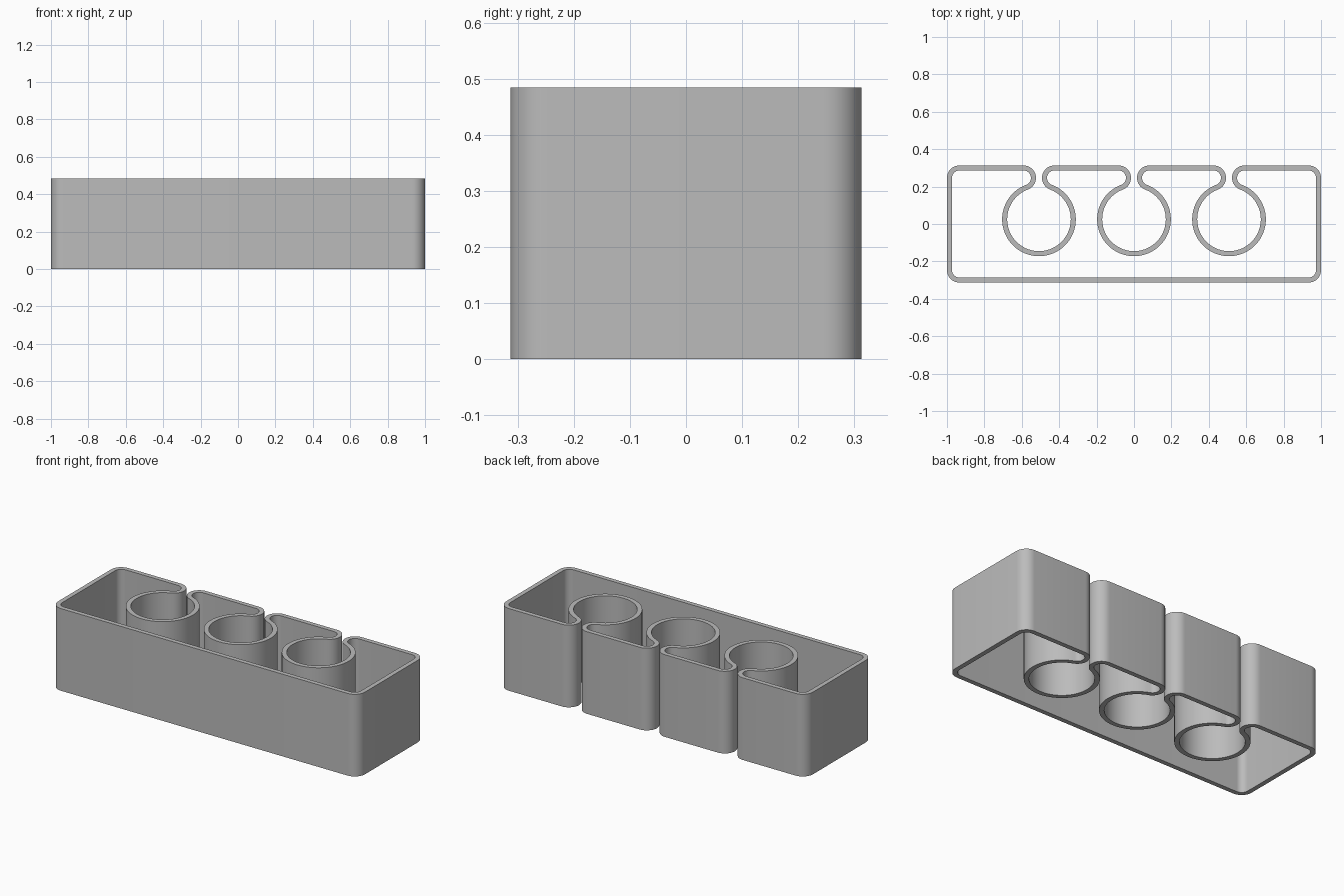
import bpy, bmesh
from math import radians, degrees, sin, cos, sqrt, atan2, ceil

cube = bpy.data.objects.get("Cube")
if cube:
    bpy.data.objects.remove(cube, do_unlink=True)

# Overall sizes; every radius is that of the wall's middle line
HALF_X, HALF_Y, HEIGHT = 1.0, 0.313, 0.484
WALL = 0.027
BEND = 0.053
RING = 0.1835
PITCH, HALF_GAP = 0.508, 0.016

mat = bpy.data.materials.new("grey plastic")
mat.use_nodes = True
colour = (0.5, 0.5, 0.5, 1.0)
mat.diffuse_color = colour
mat.node_tree.nodes["Principled BSDF"].inputs["Base Color"].default_value = colour

# Wall path: each entry is a point and its outward direction
path = []


def arc(cx, cy, r, start, end, step, side=1):
    n = ceil(abs(end - start) / step)
    for i in range(n + 1):
        a = radians(start + (end - start) * i / n)
        path.append((cx + r * cos(a), cy + r * sin(a), side * cos(a), side * sin(a)))


corner = BEND + WALL / 2
bx, by = HALF_X - corner, HALF_Y - corner
lip = HALF_GAP + corner
drop = sqrt((RING + BEND) ** 2 - lip ** 2)
tangent = degrees(atan2(drop, lip))

# Right-hand corners
arc(bx, -by, BEND, -90, 0, 9)
arc(bx, by, BEND, 0, 90, 9)
# Round pockets, each entered between two curled lips
for x in (PITCH, 0, -PITCH):
    arc(x + lip, by, BEND, 90, 180 + tangent, 9)
    arc(x, by - drop, RING, tangent, -180 - tangent, 5, side=-1)
    arc(x - lip, by, BEND, -tangent, 90, 9)
# Left-hand corners
arc(-bx, by, BEND, 90, 180, 9)
arc(-bx, -by, BEND, 180, 270, 9)

# Thicken the path and raise it into a wall open at top and bottom
bm = bmesh.new()
sections = []
for x, y, nx, ny in path:
    sections.append([bm.verts.new((x + nx * s * WALL / 2, y + ny * s * WALL / 2, z))
                     for s, z in ((1, 0), (1, HEIGHT), (-1, HEIGHT), (-1, 0))])
for i, a in enumerate(sections):
    b = sections[(i + 1) % len(sections)]
    for k in range(4):
        j = (k + 1) % 4
        bm.faces.new((a[k], b[k], b[j], a[j]))
bmesh.ops.remove_doubles(bm, verts=bm.verts, dist=0.0001)
bmesh.ops.recalc_face_normals(bm, faces=bm.faces)

mesh = bpy.data.meshes.new("holder_wall")
bm.to_mesh(mesh)
bm.free()
mesh.materials.append(mat)
holder = bpy.data.objects.new("holder_wall", mesh)
bpy.context.collection.objects.link(holder)

# Smooth bends with crisp rims
bpy.ops.object.select_all(action='DESELECT')
holder.select_set(True)
bpy.context.view_layer.objects.active = holder
bpy.ops.object.shade_smooth_by_angle(angle=radians(30))
